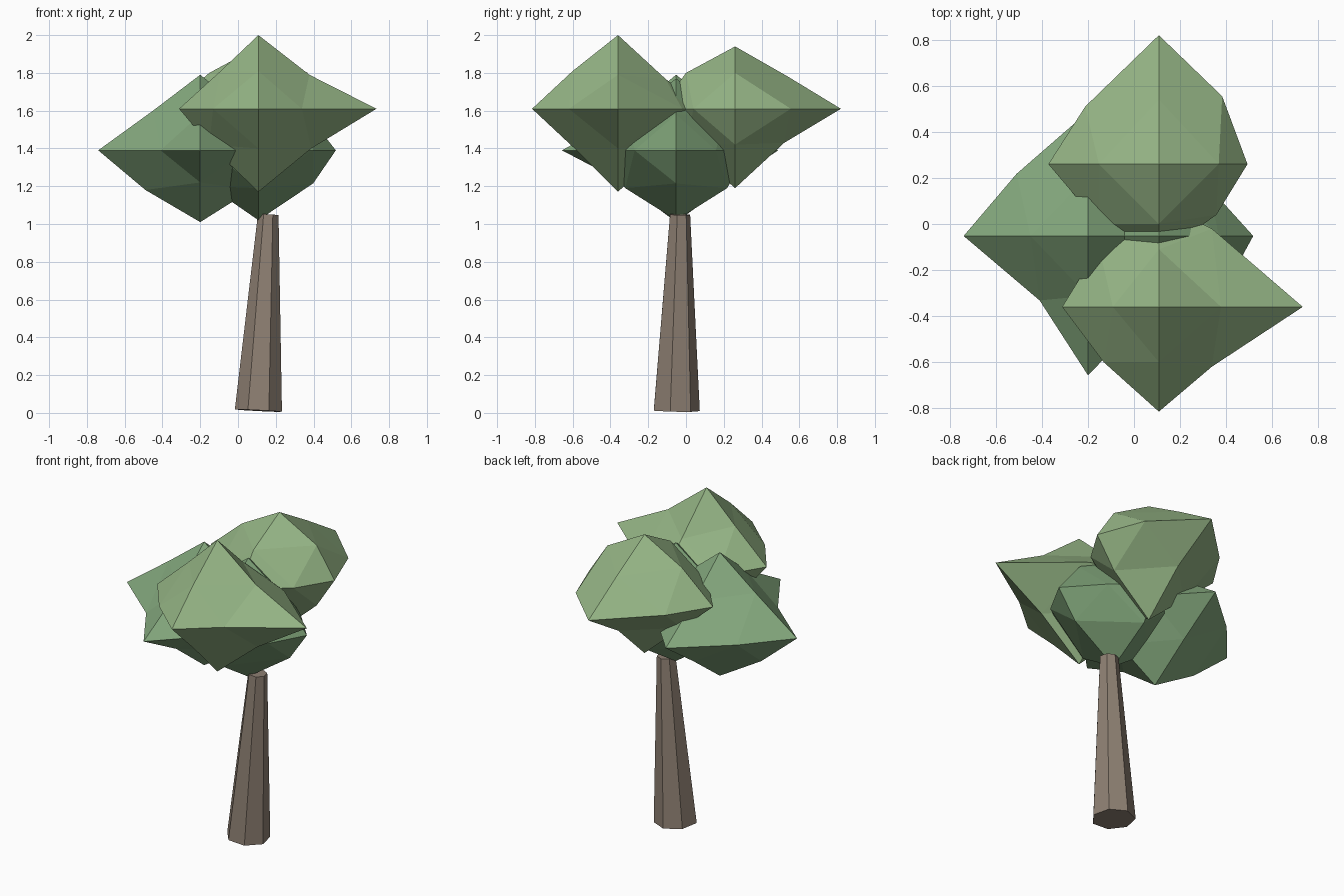
import bpy, bmesh, math
from mathutils import Vector, Matrix

if "Cube" in bpy.data.objects:
    bpy.data.objects.remove(bpy.data.objects["Cube"])


def material(name, rgb):
    m = bpy.data.materials.new(name)
    m.diffuse_color = (*rgb, 1)
    m.use_nodes = True
    m.node_tree.nodes["Principled BSDF"].inputs["Base Color"].default_value = m.diffuse_color
    return m


def add_object(name, bm, mat):
    bmesh.ops.recalc_face_normals(bm, faces=bm.faces)
    me = bpy.data.meshes.new(name)
    bm.to_mesh(me)
    bm.free()
    me.materials.append(mat)
    bpy.context.collection.objects.link(bpy.data.objects.new(name, me))


def clump(name, centre, reach, mids, mat):
    """Once-subdivided octahedron. reach = +x,-x,+y,-y,+z,-z pole distances;
    mids overrides the offset of an edge midpoint, keyed by its axis signs."""
    bm = bmesh.new()
    c = Vector(centre)
    verts = {}

    def vert(key):
        if key not in verts:
            axes = [i for i in range(3) if key[i]]
            if len(axes) == 1:
                a = axes[0]
                off = Vector(key) * reach[2 * a + (key[a] < 0)]
            else:
                size = (0.26, 0.26, 0.19)
                off = Vector(mids.get(key, [k * s for k, s in zip(key, size)]))
            verts[key] = bm.verts.new(c + off)
        return verts[key]

    for sx in (1, -1):
        for sy in (1, -1):
            for sz in (1, -1):
                xy, yz, xz = (sx, sy, 0), (0, sy, sz), (sx, 0, sz)
                for tri in (((sx, 0, 0), xy, xz), ((0, sy, 0), xy, yz),
                            ((0, 0, sz), yz, xz), (xy, yz, xz)):
                    bm.faces.new([vert(k) for k in tri])
    add_object(name, bm, mat)


bark = material("bark", (0.27, 0.215, 0.17))
light = material("leaf_light", (0.30, 0.46, 0.235))
mid = material("leaf_mid", (0.23, 0.39, 0.205))
dark = material("leaf_dark", (0.19, 0.33, 0.17))

# Leaning seven-sided trunk
base, top = Vector((0.108, -0.055, 0.012)), Vector((0.16, -0.034, 1.05))
bm = bmesh.new()
tilt = Vector((0, 0, 1)).rotation_difference(top - base).to_matrix()
rings = []
for centre, r in ((base, 0.128), (top, 0.056)):
    angles = [math.pi / 2 + i * math.tau / 7 for i in range(7)]
    rings.append([bm.verts.new(centre + tilt @ Vector((r * math.cos(a), r * math.sin(a), 0)))
                  for a in angles])
for i in range(7):
    j = (i + 1) % 7
    bm.faces.new((rings[0][i], rings[0][j], rings[1][j], rings[1][i]))
for ring in rings:
    bm.faces.new(ring)
add_object("trunk", bm, bark)

# Four overlapping leaf clumps
clump("front_leaves", (0.108, -0.36, 1.61), (0.625, 0.42, 0.45, 0.455, 0.39, 0.44), {
    (1, -1, 0): (0.23, -0.26, 0), (-1, -1, 0): (-0.24, -0.24, 0),
    (1, 1, 0): (0.23, 0.34, 0), (1, 0, 1): (0.27, 0, 0.18),
    (-1, 0, 1): (-0.20, 0, 0.20), (1, 0, -1): (0.28, 0, -0.21),
    (0, -1, 1): (0, -0.24, 0.20), (0, 1, 1): (0, 0.25, 0.16),
    (0, -1, -1): (0, -0.23, -0.21)}, light)
clump("back_leaves", (0.108, 0.26, 1.61), (0.385, 0.48, 0.40, 0.0, 0.33, 0.42)[:2] + (0.56, 0.40, 0.33, 0.42), {
    (1, 1, 0): (0.275, 0.295, 0), (-1, 1, 0): (-0.32, 0.25, 0),
    (1, -1, 0): (0.25, -0.22, 0), (0, 1, 1): (0, 0.28, 0.17),
    (0, 1, -1): (0, 0.26, -0.18)}, light)
clump("left_leaves", (-0.20, -0.052, 1.39), (0.42, 0.54, 0.54, 0.605, 0.40, 0.38), {
    (-1, 1, 0): (-0.31, 0.27, 0), (-1, -1, 0): (-0.21, -0.28, 0),
    (1, -1, 0): (0.25, -0.35, 0), (-1, 0, 1): (-0.25, 0, 0.21),
    (-1, 0, -1): (-0.29, 0, -0.21), (1, 0, -1): (0.27, 0, -0.21),
    (0, -1, -1): (0, -0.28, -0.17)}, mid)
clump("centre_leaves", (0.108, -0.052, 1.39), (0.41, 0.40, 0.38, 0.42, 0.38, 0.37), {
    (1, -1, 0): (0.29, -0.22, 0), (1, 1, 0): (0.22, 0.21, 0),
    (1, 0, -1): (0.29, 0, -0.175), (0, -1, -1): (0, -0.27, -0.20),
    (0, 1, -1): (0, 0.27, -0.20)}, dark)
